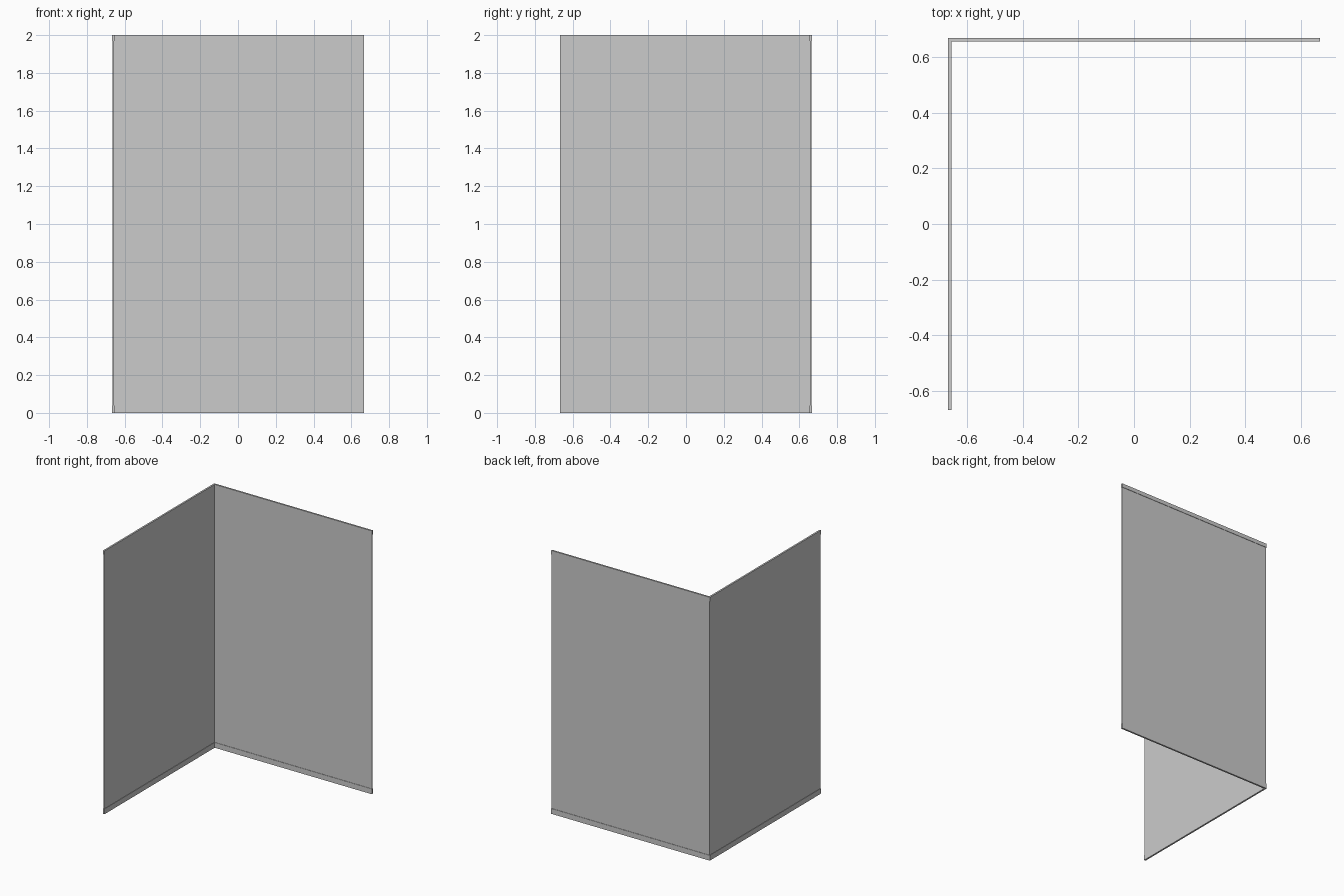
import bpy

if "Cube" in bpy.data.objects:
    bpy.data.objects.remove(bpy.data.objects["Cube"])

H = 0.667        # half width of the corner
T = 0.013        # rail thickness
INSET = 0.003    # panel set back from the rail faces
TOP, BASE = 0.03, 0.04   # rail heights


def box(name, x0, x1, y0, y1, z0, z1):
    bpy.ops.mesh.primitive_cube_add(size=1)
    o = bpy.context.object
    o.name = name
    for v in o.data.vertices:
        v.co = (x1 if v.co.x > 0 else x0,
                y1 if v.co.y > 0 else y0,
                z1 if v.co.z > 0 else z0)
    return o


# thin panels
box("back_panel", -H + INSET, H, H - T + INSET, H - INSET, BASE, 2 - TOP)
box("left_panel", -H + INSET, -H + T - INSET, -H, H - T + INSET, BASE, 2 - TOP)

# thicker rails along the bottom and top of each wall
for label, z0, z1 in (("base", 0, BASE), ("top", 2 - TOP, 2)):
    box(f"back_{label}_rail", -H, H, H - T, H, z0, z1)
    box(f"left_{label}_rail", -H, -H + T, -H, H - T, z0, z1)
